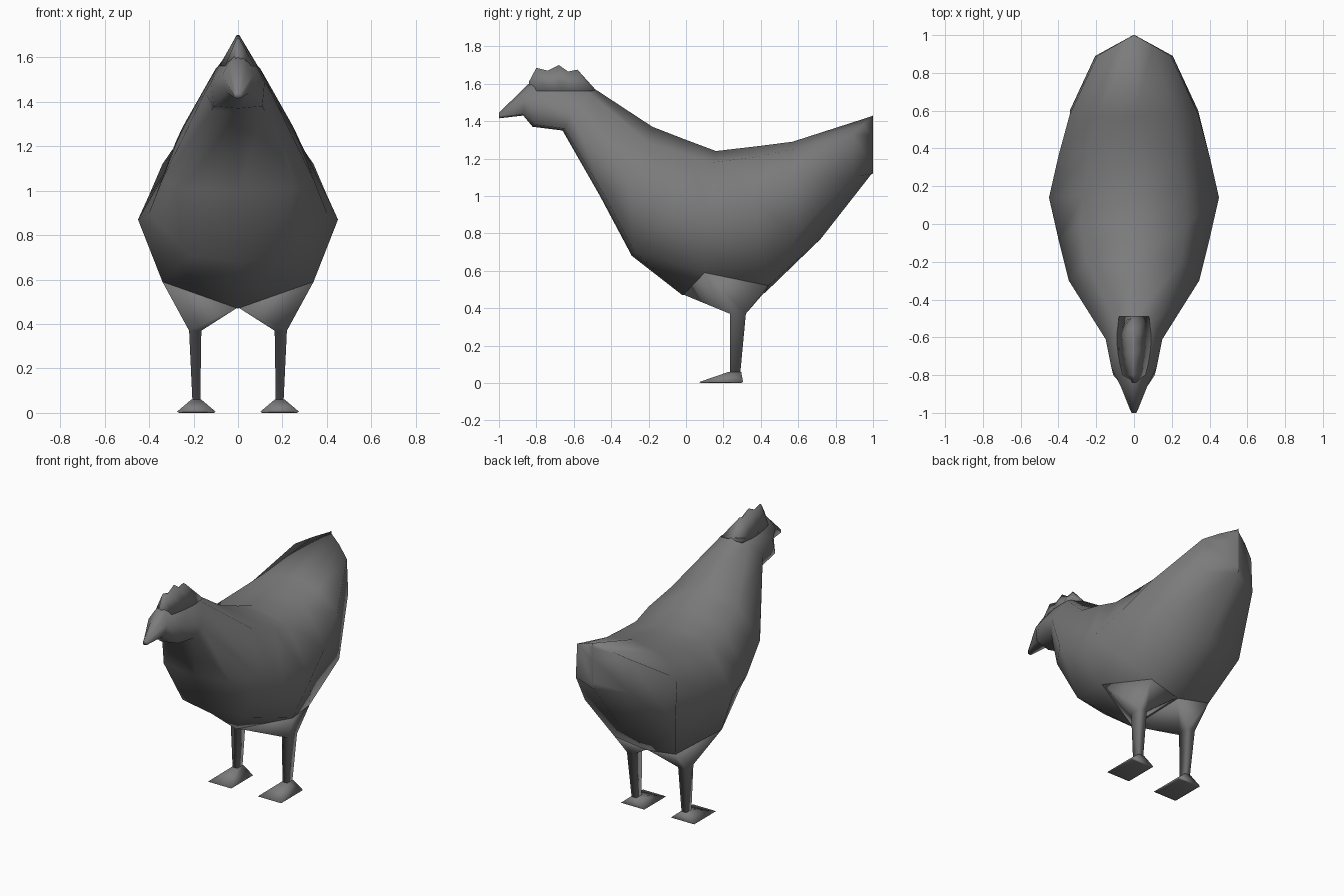
import bpy, bmesh

grey = bpy.data.materials.new("dark_grey")
grey.diffuse_color = (.2, .2, .2, 1)


def loft(name, rings, mirror=False):
    """Skin a list of equal-length closed rings and cap both ends."""
    bm = bmesh.new()
    for s in ((1, -1) if mirror else (1,)):
        rows = [[bm.verts.new((s * x, y, z)) for x, y, z in r] for r in rings]
        for a, b in zip(rows, rows[1:]):
            for i in range(len(a)):
                j = (i + 1) % len(a)
                bm.faces.new((a[i], a[j], b[j], b[i]))
        bm.faces.new(rows[0])
        bm.faces.new(rows[-1])
    bmesh.ops.recalc_face_normals(bm, faces=bm.faces)
    for f in bm.faces:
        f.smooth = True
    mesh = bpy.data.meshes.new(name)
    bm.to_mesh(mesh)
    bm.free()
    mesh.materials.append(grey)
    ob = bpy.data.objects.new(name, mesh)
    bpy.context.collection.objects.link(ob)
    return ob


def section(top, upper, side, lower, bottom):
    """Symmetric ten-sided cross-section from its right half."""
    half = [upper, side, lower]
    return ([(0, *top)] + half + [(0, *bottom)]
            + [(-x, y, z) for x, y, z in reversed(half)])


# Head: beak tip, brow, cheeks
head = [
    ((-1, 1.445), (.012, -1, 1.44), (.018, -.99, 1.43), (.012, -1, 1.417), (-1, 1.415)),
    ((-.82, 1.62), (.04, -.83, 1.58), (.07, -.86, 1.52), (.05, -.87, 1.44), (-.87, 1.43)),
    ((-.62, 1.62), (.08, -.66, 1.57), (.12, -.76, 1.49), (.11, -.80, 1.38), (-.82, 1.37)),
]
# Body: neck, breast, belly, rump, tail
torso = [
    ((-.50, 1.58), (.10, -.52, 1.55), (.15, -.61, 1.44), (.12, -.65, 1.36), (-.66, 1.35)),
    ((-.18, 1.37), (.25, -.20, 1.285), (.345, -.30, 1.04), (.25, -.44, 1.01), (-.46, 1.0)),
    ((0, 1.30), (.28, 0, 1.22), (.40, -.08, .90), (.22, -.28, .71), (-.29, .68)),
    ((.16, 1.24), (.27, .15, 1.18), (.45, .14, .87), (.34, .10, .59), (-.02, .47)),
    ((.40, 1.268), (.24, .38, 1.21), (.40, .36, .98), (.23, .44, .52), (.42, .48)),
    ((.57, 1.29), (.20, .57, 1.25), (.34, .58, 1.12), (.34, .60, .80), (.72, .77)),
    ((.99, 1.425), (.10, .945, 1.38), (.195, .89, 1.33), (.205, .89, 1.10), (.99, 1.115)),
]
# Upright ridge closing the tail
ridge = ((1, 1.43), (.004, 1, 1.40), (.004, 1, 1.32), (.004, 1, 1.16), (1, 1.12))
loft("body", [section(*s) for s in head + torso + [ridge]])

# Comb: scalloped ridge that widens into the skull
crest = [(-.84, 1.61, .02), (-.80, 1.685, .06), (-.74, 1.67, .075), (-.68, 1.70, .085),
         (-.63, 1.665, .09), (-.58, 1.675, .09), (-.49, 1.575, .08)]
loft("comb", [[(-w, y, 1.56), (-.006, y, z), (.006, y, z), (w, y, 1.56)]
              for y, z, w in crest])


def rect(x0, x1, y0, y1, z):
    return [(x0, y0, z), (x1, y0, z), (x1, y1, z), (x0, y1, z)]


# Legs: thigh flaring into the belly, then a square shank
hip = rect(.165, .22, .235, .32, .37)
thigh_top = [(0, -.02, .475), (.34, .10, .59), (.23, .44, .52), (0, .42, .485)]
ankle = rect(.17, .205, .235, .29, .05)
loft("legs", [thigh_top, hip, ankle], mirror=True)

# Feet: flat rectangular soles rising to the ankle
loft("feet", [rect(.165, .21, .23, .295, .06),
              rect(.10, .275, .07, .305, .005),
              rect(.11, .265, .08, .295, 0)], mirror=True)
